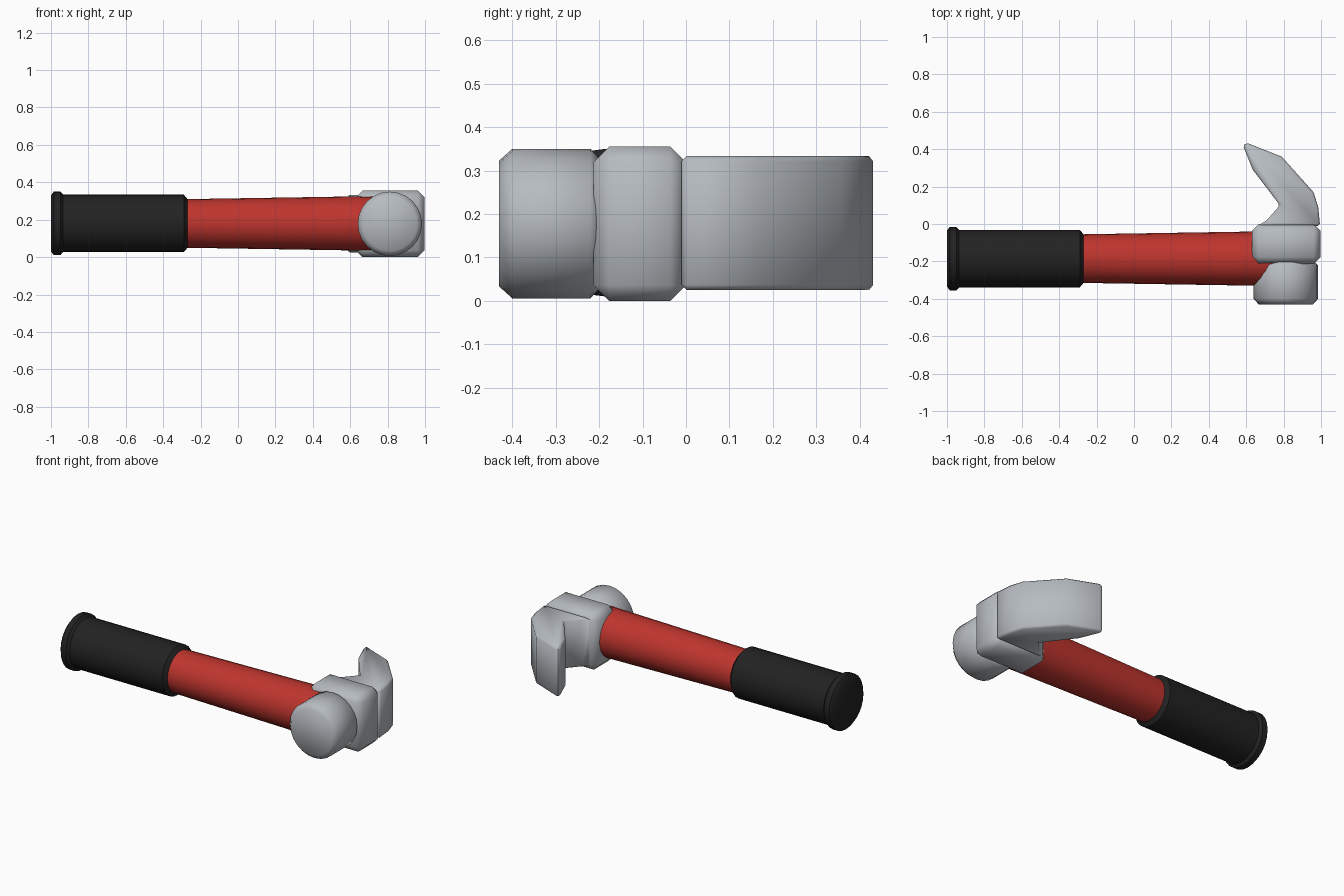
import bpy
import bmesh
from math import radians
from mathutils import Matrix, Vector

cube = bpy.data.objects.get("Cube")
if cube:
    bpy.data.objects.remove(cube, do_unlink=True)


def make_material(name, rgb):
    mat = bpy.data.materials.new(name)
    mat.use_nodes = True
    mat.diffuse_color = (*rgb, 1)
    mat.node_tree.nodes["Principled BSDF"].inputs["Base Color"].default_value = (*rgb, 1)
    return mat


STEEL = make_material("steel grey", (0.47, 0.50, 0.53))
RED = make_material("handle red", (0.52, 0.035, 0.027))
BLACK = make_material("rubber black", (0.016, 0.016, 0.016))


def finish(name, bm, mat, bevel=0, angle=40):
    """Turn the bmesh into a smooth-shaded object, with optional chamfers."""
    bmesh.ops.recalc_face_normals(bm, faces=bm.faces)
    mesh = bpy.data.meshes.new(name)
    bm.to_mesh(mesh)
    bm.free()
    mesh.materials.append(mat)
    obj = bpy.data.objects.new(name, mesh)
    bpy.context.collection.objects.link(obj)
    bpy.ops.object.select_all(action="DESELECT")
    bpy.context.view_layer.objects.active = obj
    obj.select_set(True)
    if bevel:
        mod = obj.modifiers.new("chamfer", "BEVEL")
        mod.width = bevel
        mod.segments = 1
        mod.angle_limit = radians(60)
        bpy.ops.object.modifier_apply(modifier=mod.name)
    bpy.ops.object.shade_smooth_by_angle(angle=radians(angle))
    return obj


def turned(name, rings, origin, axis, mat, sides=16, angle=40):
    """Closed round solid from (distance along axis, radius) rings."""
    bm = bmesh.new()
    turn = Vector((0, 0, 1)).rotation_difference(Vector(axis)).to_matrix().to_4x4()
    loops = []
    for along, radius in rings:
        place = Matrix.Translation(origin) @ turn @ Matrix.Translation((0, 0, along))
        loops.append(bmesh.ops.create_circle(bm, segments=sides, radius=radius, matrix=place)["verts"])
    for a, b in zip(loops, loops[1:]):
        for i in range(sides):
            j = (i + 1) % sides
            bm.faces.new((a[i], a[j], b[j], b[i]))
    bm.faces.new(loops[0])
    bm.faces.new(loops[-1])
    return finish(name, bm, mat, angle=angle)


def extruded(name, outline, bottom, top, mat, bevel):
    """Plan outline raised from bottom to top."""
    bm = bmesh.new()
    face = bm.faces.new([bm.verts.new((x, y, bottom)) for x, y in outline])
    up = bmesh.ops.extrude_face_region(bm, geom=[face])
    verts = [v for v in up["geom"] if isinstance(v, bmesh.types.BMVert)]
    bmesh.ops.translate(bm, verts=verts, vec=(0, 0, top - bottom))
    return finish(name, bm, mat, bevel, angle=50)


# Handle: red shaft, rubber grip and flared butt
AXIS = (0, -0.185, 0.18)
turned("shaft", [(-0.4, 0.128), (0.84, 0.148)], AXIS, (1, 0, 0), RED, sides=24)
turned("grip", [(-0.95, 0.154), (-0.29, 0.154), (-0.27, 0.13)], AXIS, (1, 0, 0), BLACK, sides=24)
turned("grip_butt", [(-1, 0.15), (-0.985, 0.17), (-0.95, 0.17), (-0.935, 0.154)],
       AXIS, (1, 0, 0), BLACK, sides=24)

# Head: round striking poll, square eye block and curved claw
turned("poll", [(-0.43, 0.145), (-0.40, 0.172), (-0.22, 0.172), (-0.195, 0.145)],
       (0.812, 0, 0.178), (0, 1, 0), STEEL, sides=24, angle=60)
extruded("eye_block", [(0.63, -0.213), (0.997, -0.213), (0.997, 0), (0.63, 0)],
         0, 0.355, STEEL, 0.036)
extruded("claw", [(0.66, -0.01), (0.995, -0.01), (0.985, 0.09), (0.96, 0.17), (0.79, 0.36),
                  (0.60, 0.435), (0.582, 0.42), (0.635, 0.29), (0.78, 0.10), (0.71, 0.02)],
         0.025, 0.333, STEEL, 0.02)
